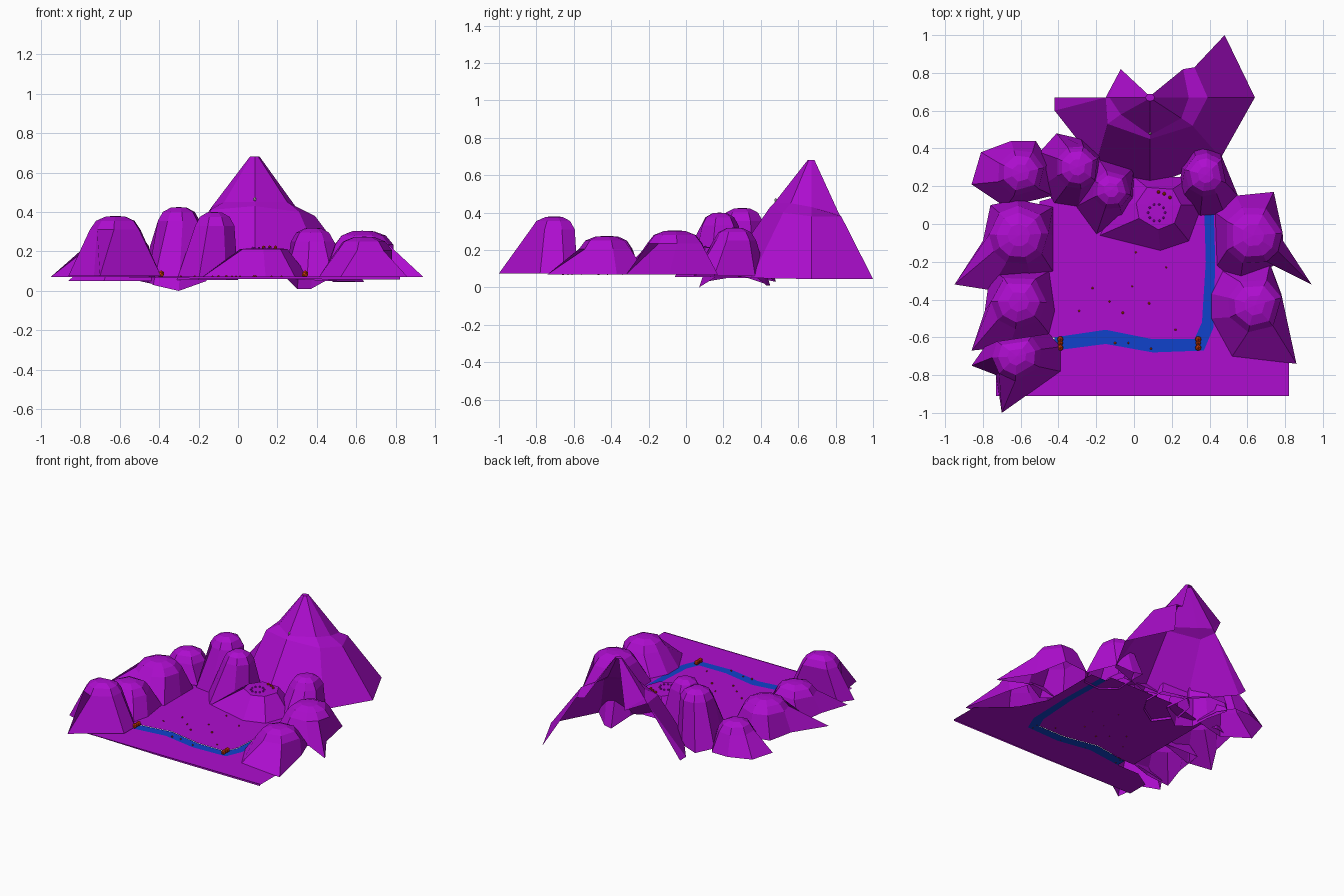
import bpy, bmesh, math, random
from mathutils import Vector

if "Cube" in bpy.data.objects:
    bpy.data.objects.remove(bpy.data.objects["Cube"])
random.seed(4)


def mat(name, c):
    m = bpy.data.materials.new(name)
    m.diffuse_color = (*c, 1)
    m.use_nodes = True
    m.node_tree.nodes["Principled BSDF"].inputs["Base Color"].default_value = m.diffuse_color
    return m


PURPLE = mat("terrain", (0.42, 0.004, 0.62))
BLUE = mat("water", (0.005, 0.055, 0.6))
RED = mat("clay", (0.65, 0.04, 0.002))
GREY = mat("stone", (0.7, 0.7, 0.7))


def mesh(name, verts, faces, m):
    me = bpy.data.meshes.new(name)
    me.from_pydata(verts, [], faces)
    bm = bmesh.new()
    bm.from_mesh(me)
    bmesh.ops.recalc_face_normals(bm, faces=bm.faces)
    if sum(f.normal.z * f.calc_area() for f in bm.faces) < 0:
        bmesh.ops.reverse_faces(bm, faces=bm.faces)
    bm.to_mesh(me)
    bm.free()
    me.materials.append(m)
    ob = bpy.data.objects.new(name, me)
    bpy.context.collection.objects.link(ob)
    return ob


def hill(name, cx, cy, profile, base, zb):
    """Faceted cap whose skirt flares out to an irregular base outline."""
    base = sorted(base, key=lambda p: math.atan2(p[1] - cy, p[0] - cx))
    n = len(base)
    own = [math.atan2(p[1] - cy, p[0] - cx) for p in base]
    even = [own[0] + 2 * math.pi * i / n for i in range(n)]
    shift = sum(o - e for o, e in zip(own, even)) / n
    ang = [(o + e + shift) / 2 for o, e in zip(own, even)]
    verts = [(cx, cy, profile[0][1])]
    for r, z in profile[1:]:
        verts += [(cx + r * math.cos(a), cy + r * math.sin(a), z) for a in ang]
    verts += [(p[0], p[1], p[2] if len(p) > 2 else zb) for p in base]
    faces = [(0, 1 + i, 1 + (i + 1) % n) for i in range(n)]
    for k in range(len(profile) - 1):
        a, b = 1 + k * n, 1 + (k + 1) * n
        faces += [(a + i, b + i, b + (i + 1) % n, a + (i + 1) % n) for i in range(n)]
    return mesh(name, verts, faces, PURPLE)


def dome(name, cx, cy, r, h, zb, base):
    prof = [(0, h), (r * 0.4, h - 0.003), (r * 0.8, h - 0.025), (r * 1.05, h - 0.07)]
    hill(name, cx, cy, prof, base, zb)


# Surrounding hills
dome("hill_back_left", -.6, .27, .12, .255, .05,
     [(-.81, .38), (-.65, .44), (-.52, .44), (-.45, .33), (-.43, .15), (-.68, .09), (-.86, .21)])
dome("hill_back_mid", -.3, .3, .11, .425, .05,
     [(-.5, .38), (-.41, .48, .03), (-.28, .45), (-.18, .36), (-.16, .15), (-.3, .07, 0), (-.43, .1, .03), (-.46, .22)])
dome("hill_centre", -.12, .18, .1, .40, .055,
     [(-.19, .35), (0, .3), (0, .13), (-.06, .03), (-.2, -.06), (-.31, .09), (-.28, .25)])
dome("hill_back_right", .38, .26, .11, .32, .06,
     [(.46, .37), (.55, .15), (.48, .05), (.35, .04), (.24, .12), (.25, .3), (.3, .45, .01), (.37, .43, .01)])
dome("hill_right", .63, -.06, .15, .305, .07,
     [(.74, .17), (.79, -.09), (.94, -.32), (.74, -.22), (.56, -.32), (.44, -.22), (.43, .06), (.54, .15)])
dome("hill_right_front", .64, -.43, .14, .275, .07,
     [(.72, -.21), (.78, -.37), (.86, -.74), (.52, -.7), (.41, -.5), (.41, -.37), (.47, -.25)])
dome("hill_left", -.61, -.06, .15, .3, .07,
     [(-.43, .09), (-.43, -.06), (-.43, -.25), (-.55, -.28), (-.76, -.35), (-.95, -.32), (-.8, -.09), (-.76, .1), (-.62, .13)])
dome("hill_left_mid", -.61, -.41, .14, .275, .07,
     [(-.45, -.25), (-.42, -.46), (-.45, -.58), (-.66, -.65), (-.86, -.67), (-.79, -.46), (-.76, -.24)])
dome("hill_left_front", -.62, -.7, .125, .38, .075,
     [(-.45, -.58), (-.39, -.65), (-.39, -.78), (-.7, -1.0), (-.73, -.8), (-.86, -.75), (-.79, -.65)])

# Flat-topped mound
hill("plateau", .13, .09, [(0, .215), (.06, .215), (.12, .213)],
     [(.14, -.14), (.29, -.09), (.36, .1), (.3, .25), (0, .25), (-.1, .1), (-.18, -.06)], .07)

# Open-backed mountain: summit rim, upper ledge, shoulder, skirt (left back to right back)
A = [(.085 + .025 * math.cos(t), .67 + .02 * math.sin(t), .68)
     for t in (math.radians(d) for d in (120, 180, 225, 270, 315, 0, 60))]
B = [(-.07, .82, .39), (-.13, .67, .43), (-.07, .58, .45), (.085, .47, .45),
     (.25, .56, .45), (.29, .67, .43), (.26, .82, .39)]
C = [(-.07, .82, .385), (-.15, .67, .40), (-.14, .53, .41), (.085, .45, .43),
     (.31, .52, .40), (.39, .67, .38), (.32, .83, .38)]
D = [(-.42, .67, .05), (-.42, .6, .05), (-.2, .32, .06), (.085, .2, .07),
     (.46, .35, .05), (.64, .67, .045), (.48, 1.0, .045)]
faces = [tuple(range(7))]
for k in range(3):
    faces += [(7 * k + i, 7 * k + 7 + i, 7 * k + 8 + i, 7 * k + 1 + i)
              for i in range(6) if (k, i) != (2, 0)]
faces.append((15, 21, 22))
mesh("mountain", A + B + C + D, faces, PURPLE)

# River ribbon and the ground on either side of it
inner = [(.37, .15), (.38, -.2), (.36, -.52), (.32, -.61), (.1, -.61), (-.15, -.56), (-.42, -.6)]
outer = [(.42, .15), (.43, -.2), (.42, -.55), (.37, -.67), (.1, -.68), (-.15, -.635), (-.42, -.67)]
n = len(inner)
river = [(x, y, .068) for x, y in inner + outer]
mesh("river", river, [(i, i + 1, n + i + 1, n + i) for i in range(n - 1)], BLUE)
field = inner + [(-.5, -.6), (-.5, .12), (-.2, .2), (.37, .2)]
mesh("ground_field", [(x, y, .07) for x, y in field], [tuple(range(len(field)))], PURPLE)
bank = outer + [(-.6, -.67), (-.73, -.75), (-.73, -.91), (.82, -.91), (.82, -.7), (.6, -.5), (.5, -.3), (.5, .15)]
mesh("ground_bank", [(x, y, .068) for x, y in bank], [tuple(range(len(bank)))], PURPLE)
rim = [(-.73, -.91, .072), (.82, -.91, .072), (.82, -.91, .058), (0, -.91, .06)]
mesh("ground_front_edge", rim, [(0, 1, 2, 3)], PURPLE)


def blob(name, x, y, z, r, m, sz=1):
    bm = bmesh.new()
    bmesh.ops.create_icosphere(bm, subdivisions=1, radius=r)
    for v in bm.verts:
        v.co = Vector((v.co.x + x, v.co.y + y, v.co.z * sz + z))
    me = bpy.data.meshes.new(name)
    bm.to_mesh(me)
    bm.free()
    me.materials.append(m)
    bpy.context.collection.objects.link(bpy.data.objects.new(name, me))


# Clay boulders at the river bends
for x in (-.39, .34):
    for y, r in ((-.655, .018), (-.63, .016), (-.61, .018)):
        blob("river_boulder", x, y, .085, r, RED, 1.1)

# Scattered pebbles on the field
for x, y in [(.01, -.15), (.17, -.23), (-.22, -.34), (-.13, -.41), (-.01, -.33), (-.29, -.46),
             (-.06, -.47), (.08, -.42), (-.1, -.63), (-.03, -.63), (.09, -.66), (.22, -.56)]:
    blob("pebble", x, y, .073, random.uniform(.005, .008), RED)

# Stone circle and clay huts on the mound, grey marker on the mountain
for i in range(10):
    t = i * math.pi / 5
    blob("circle_stone", .12 + .045 * math.cos(t), .06 + .045 * math.sin(t), .217, .007, PURPLE)
for x, y in [(.13, .17), (.16, .16), (.19, .14)]:
    blob("hut", x, y, .22, .01, RED)
blob("mountain_marker", .085, .48, .465, .008, GREY, 1.5)
